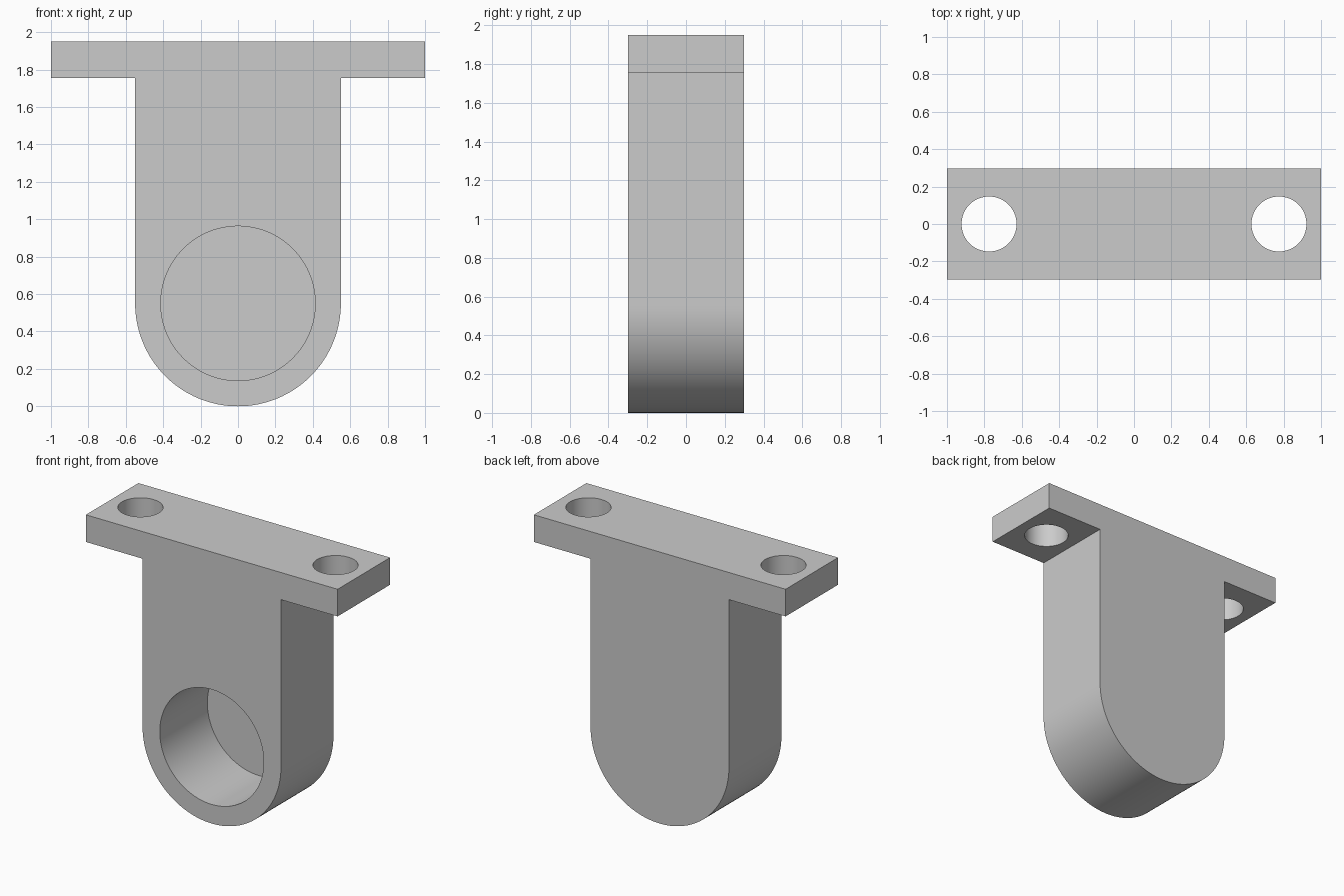
import bpy, bmesh
from math import pi, sin, cos

if "Cube" in bpy.data.objects:
    bpy.data.objects.remove(bpy.data.objects["Cube"], do_unlink=True)

HALF_DEPTH = 0.298
HEIGHT = 1.95
FLANGE_Z = 1.755
BODY_R = 0.55
BORE_R = 0.413
BORE_DEPTH = 0.54
BOLT_R = 0.147
BOLT_X = 0.775

grey = bpy.data.materials.new("light_grey")
grey.use_nodes = True
grey.diffuse_color = (0.6, 0.6, 0.6, 1)
grey.node_tree.nodes["Principled BSDF"].inputs["Base Color"].default_value = (0.6, 0.6, 0.6, 1)

# Bracket outline: rounded foot, straight sides, wide top flange
STEPS = 64
outline = [(BODY_R * cos(a), BODY_R + BODY_R * sin(a))
           for a in (pi + pi * i / STEPS for i in range(STEPS + 1))]
outline += [(BODY_R, FLANGE_Z), (1, FLANGE_Z), (1, HEIGHT),
            (-1, HEIGHT), (-1, FLANGE_Z), (-BODY_R, FLANGE_Z)]

bm = bmesh.new()
front = bm.faces.new([bm.verts.new((x, -HALF_DEPTH, z)) for x, z in outline])
back = bmesh.ops.extrude_face_region(bm, geom=[front])["geom"]
bmesh.ops.translate(bm, vec=(0, 2 * HALF_DEPTH, 0),
                    verts=[g for g in back if isinstance(g, bmesh.types.BMVert)])
bmesh.ops.recalc_face_normals(bm, faces=bm.faces)
mesh = bpy.data.meshes.new("bracket")
bm.to_mesh(mesh)
bm.free()
bracket = bpy.data.objects.new("bracket", mesh)
bpy.context.collection.objects.link(bracket)
mesh.materials.append(grey)


def drill(name, radius, length, location, rotation=(0, 0, 0)):
    """Cut a round hole into the bracket and discard the cutter."""
    bpy.ops.mesh.primitive_cylinder_add(vertices=96, radius=radius, depth=length,
                                        location=location, rotation=rotation)
    cutter = bpy.context.object
    cutter.name = name
    cutter.hide_render = True
    cutter.data.materials.append(grey)
    mod = bracket.modifiers.new(name, "BOOLEAN")
    mod.operation = "DIFFERENCE"
    mod.solver = "EXACT"
    mod.object = cutter
    bpy.context.view_layer.objects.active = bracket
    bpy.ops.object.modifier_apply(modifier=name)
    bpy.data.objects.remove(cutter, do_unlink=True)


# Blind bore, open to the front
drill("bore", BORE_R, 2 * BORE_DEPTH, (0, -HALF_DEPTH, BODY_R), (pi / 2, 0, 0))

# Bolt holes through both flange ends
for side, name in ((1, "left_bolt_hole"), (-1, "right_bolt_hole")):
    drill(name, BOLT_R, 0.6, (side * BOLT_X, 0, (FLANGE_Z + HEIGHT) / 2))

# Smooth round walls, crisp edges
bpy.ops.object.select_all(action="DESELECT")
bracket.select_set(True)
bpy.context.view_layer.objects.active = bracket
bpy.ops.object.shade_smooth_by_angle(angle=pi / 6)
